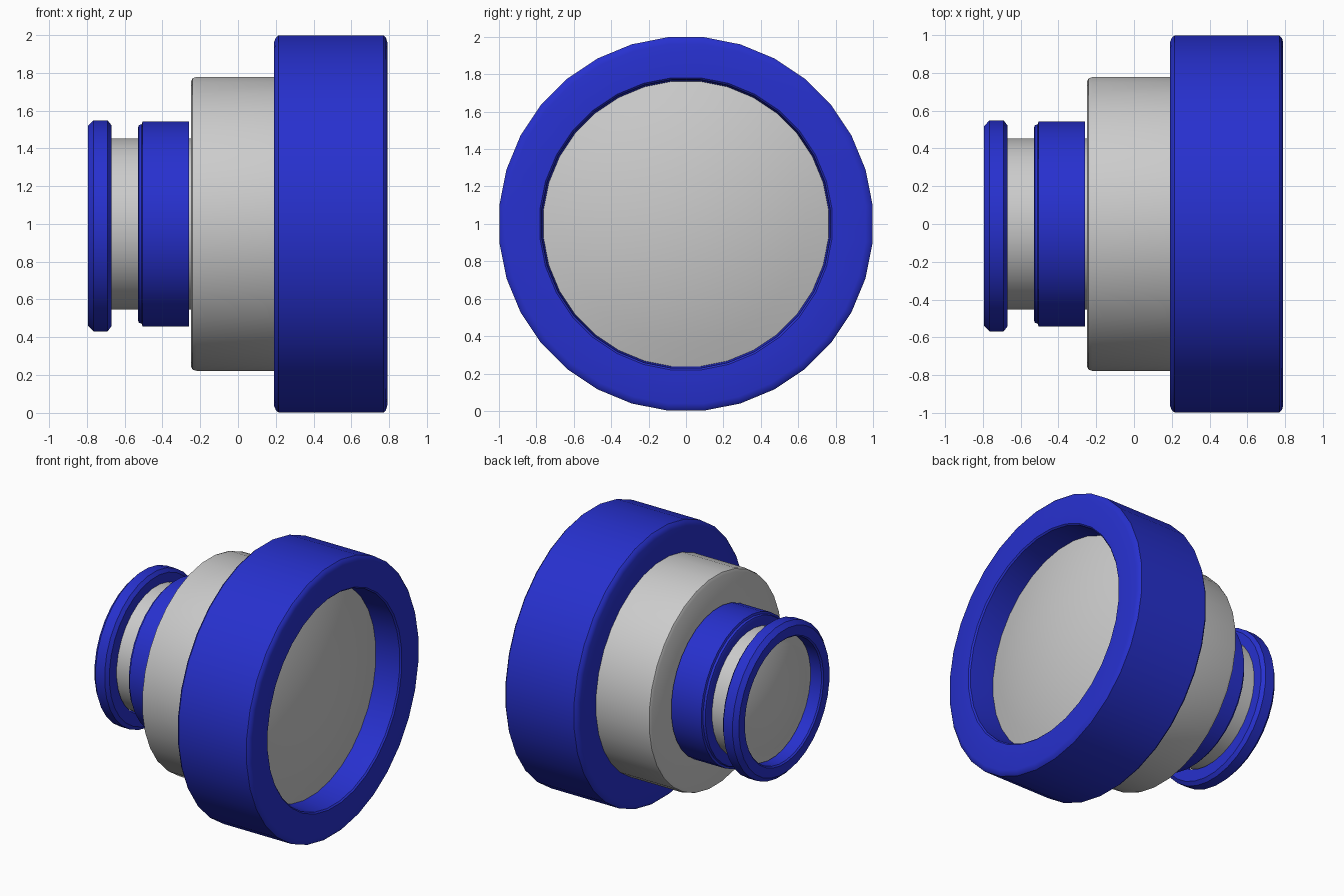
import bpy, bmesh, math

if "Cube" in bpy.data.objects:
    bpy.data.objects.remove(bpy.data.objects["Cube"])

SEGMENTS = 32

blue = bpy.data.materials.new("blue")
blue.diffuse_color = (0.02, 0.03, 0.62, 1)
blue.use_nodes = True
blue.node_tree.nodes["Principled BSDF"].inputs["Base Color"].default_value = blue.diffuse_color


def lathe(name, profile, closed=False, material=None, centre=(0, 1)):
    """Revolve an (x, radius) profile about a line parallel to the x axis."""
    bm = bmesh.new()
    rings = []
    for x, r in profile:
        if r == 0:
            rings.append([bm.verts.new((x, centre[0], centre[1]))] * SEGMENTS)
            continue
        ring = []
        for i in range(SEGMENTS):
            a = 2 * math.pi * (i + 0.5) / SEGMENTS
            ring.append(bm.verts.new((x, centre[0] + r * math.cos(a), centre[1] + r * math.sin(a))))
        rings.append(ring)
    pairs = list(zip(rings, rings[1:]))
    if closed:
        pairs.append((rings[-1], rings[0]))
    for a, b in pairs:
        for i in range(SEGMENTS):
            j = (i + 1) % SEGMENTS
            bm.faces.new(list(dict.fromkeys((a[i], a[j], b[j], b[i]))))
    bmesh.ops.recalc_face_normals(bm, faces=bm.faces)
    mesh = bpy.data.meshes.new(name)
    bm.to_mesh(mesh)
    bm.free()
    obj = bpy.data.objects.new(name, mesh)
    bpy.context.collection.objects.link(obj)
    if material:
        mesh.materials.append(material)
    bpy.ops.object.select_all(action='DESELECT')
    obj.select_set(True)
    bpy.context.view_layer.objects.active = obj
    bpy.ops.object.shade_smooth_by_angle(angle=math.radians(35))
    return obj


def dome(x_edge, radius, sag, steps=6):
    """Shallow convex glass profile from its edge to its centre."""
    return [(x_edge + sag * (1 - (1 - k / steps) ** 2), radius * (1 - k / steps))
            for k in range(steps + 1)]


# wide front hood, its bore tapering slightly towards the glass
lathe("front_hood", [(0.19, 0.775), (0.19, 0.965), (0.2, 0.99), (0.215, 1.003),
                     (0.77, 1.003), (0.783, 0.99), (0.79, 0.965),
                     (0.79, 0.785), (0.78, 0.775), (0.58, 0.765)], True, blue)

# main grey barrel and convex front glass, one shell running through the hood
lathe("main_barrel", [(-0.25, 0.44), (-0.25, 0.755), (-0.24, 0.775), (-0.22, 0.781),
                      (0.25, 0.781)])
lathe("front_glass", dome(0.59, 0.77, 0.13))

# blue rear collar
lathe("rear_collar", [(-0.26, 0.45), (-0.26, 0.545), (-0.505, 0.545), (-0.51, 0.53),
                      (-0.525, 0.525), (-0.53, 0.51), (-0.53, 0.45)], True, blue)

# grey neck, closed by the convex rear glass
lathe("rear_neck", [(-0.25, 0.454), (-0.70, 0.454)] + dome(-0.70, 0.45, -0.075))

# blue eyepiece ring
lathe("eyepiece_ring", [(-0.67, 0.45), (-0.67, 0.535), (-0.69, 0.561), (-0.765, 0.561),
                        (-0.795, 0.53), (-0.795, 0.46), (-0.785, 0.45)], True, blue, (-0.01, 0.99))
